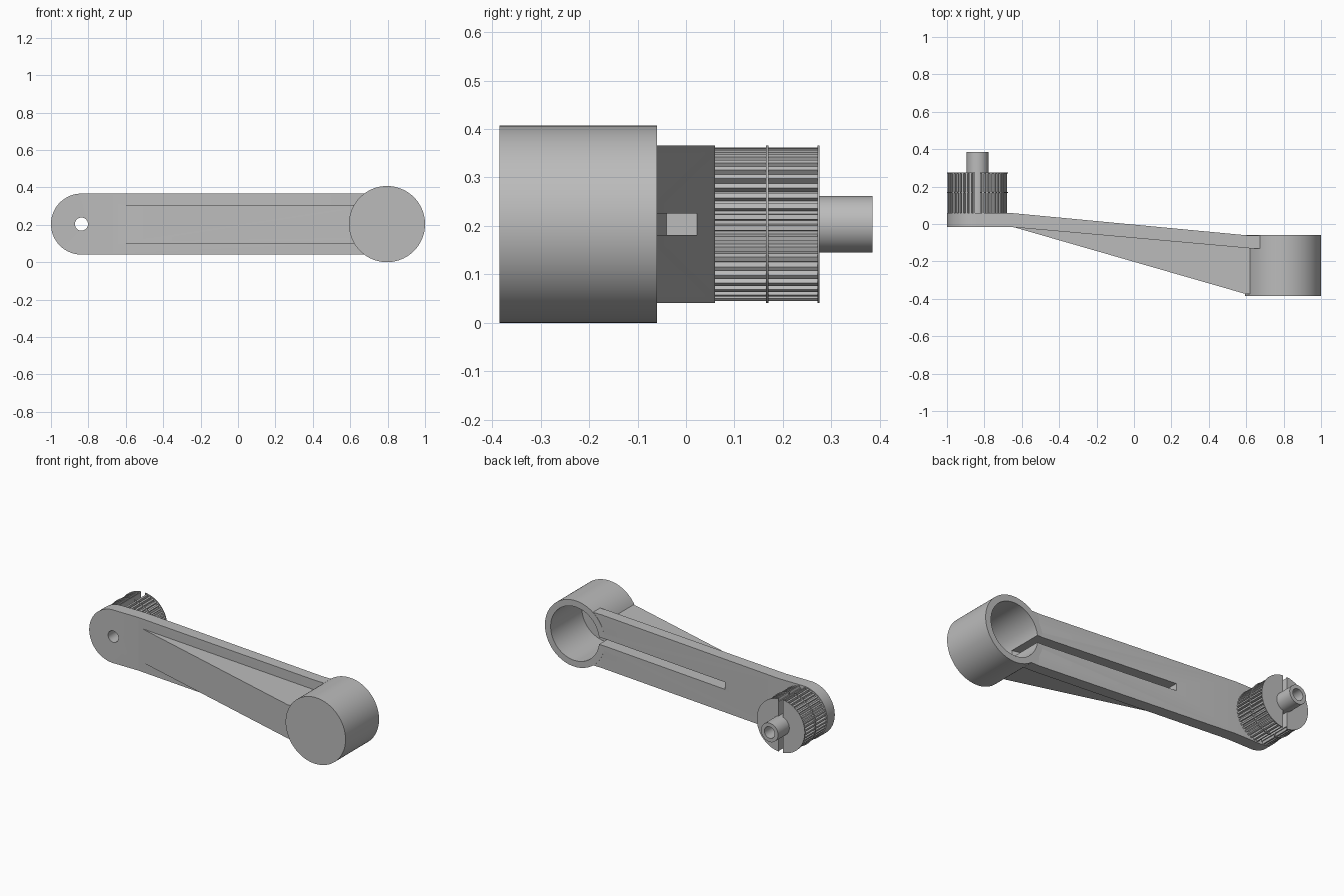
import bpy, bmesh, math

if "Cube" in bpy.data.objects:
    bpy.data.objects.remove(bpy.data.objects["Cube"], do_unlink=True)

grey = bpy.data.materials.new("plain grey")
grey.use_nodes = True
grey.diffuse_color = (0.5, 0.5, 0.5, 1)
grey.node_tree.nodes["Principled BSDF"].inputs["Base Color"].default_value = (0.5, 0.5, 0.5, 1)

MID = 0.2035             # height of the long axis
CUP_X, CUP_R = 0.7965, 0.2035
HUB_X, HUB_R = -0.837, 0.163


def extrude(name, points, offset):
    """Extrude a closed outline of 3D points along an offset."""
    bm = bmesh.new()
    face = bm.faces.new([bm.verts.new(p) for p in points])
    ext = bmesh.ops.extrude_face_region(bm, geom=[face])
    moved = [v for v in ext["geom"] if isinstance(v, bmesh.types.BMVert)]
    bmesh.ops.translate(bm, verts=moved, vec=offset)
    bmesh.ops.recalc_face_normals(bm, faces=bm.faces)
    mesh = bpy.data.meshes.new(name)
    bm.to_mesh(mesh)
    bm.free()
    mesh.materials.append(grey)
    ob = bpy.data.objects.new(name, mesh)
    bpy.context.collection.objects.link(ob)
    return ob


def arc(x, r, start=0, end=360, n=96):
    steps = [math.radians(start + (end - start) * i / n) for i in range(n)]
    return [(x + r * math.cos(a), MID + r * math.sin(a)) for a in steps]


def along_y(name, outline, y0, y1):
    return extrude(name, [(x, y0, z) for x, z in outline], (0, y1 - y0, 0))


def disc(name, x, r, y0, y1):
    return along_y(name, arc(x, r), y0, y1)


def along_z(name, outline, half):
    return extrude(name, [(x, y, MID - half) for x, y in outline], (0, 0, 2 * half))


def combine(target, other, operation):
    other.hide_render = True
    mod = target.modifiers.new("cut", "BOOLEAN")
    mod.operation, mod.solver, mod.object = operation, "EXACT", other
    bpy.context.view_layer.objects.active = target
    bpy.ops.object.modifier_apply(modifier=mod.name)
    bpy.data.objects.remove(other, do_unlink=True)


# Arm: sloping side profile trimmed to a round-ended outline
arm = along_z("crank_arm", [(-1.1, -0.015), (-0.67, -0.015), (0.62, -0.13), (0.79, -0.13),
                            (0.79, -0.062), (0.62, -0.062), (-0.67, 0.06), (-1.1, 0.06)], 0.4)
outline = arc(HUB_X, HUB_R, 90, 270, 64) + [(HUB_X, MID - HUB_R), (0.78, MID - HUB_R), (0.78, MID + HUB_R)]
combine(arm, along_y("outline", outline, -0.5, 0.5), "INTERSECT")

# Deep wedge rib on the front
combine(arm, along_z("rib", [(-0.66, -0.012), (0.6, -0.375), (0.75, -0.375), (0.75, -0.1),
                             (0.6, -0.1), (-0.6, 0.02)], 0.103), "UNION")

# Cup at the thick end, open to the back, with the slot leading into it
combine(arm, disc("cup", CUP_X, CUP_R, -0.385, -0.06), "UNION")
combine(arm, disc("cup_bore", CUP_X, 0.165, -0.362, 0.2), "DIFFERENCE")
combine(arm, along_z("slot", [(-0.28, -0.04), (0.72, -0.3), (0.72, 0.2), (-0.28, 0.2)], 0.022), "DIFFERENCE")
combine(arm, disc("hub_bore", HUB_X, 0.035, -0.2, 0.2), "DIFFERENCE")

# Toothed knob with three thin rims and a vertical slit
TEETH = 44
teeth = []
for i in range(TEETH):
    for frac, r in ((0, 0.145), (0.35, 0.145), (0.45, 0.159), (0.9, 0.159)):
        a = 2 * math.pi * (i + frac) / TEETH
        teeth.append((HUB_X + r * math.cos(a), MID + r * math.sin(a)))
knob = along_y("toothed_knob", teeth, 0.056, 0.272)
for y in (0.054, 0.165, 0.271):
    combine(knob, disc("rim", HUB_X, HUB_R, y, y + 0.005), "UNION")
combine(knob, disc("knob_bore", HUB_X, 0.05, 0, 0.4), "DIFFERENCE")
slit = [(HUB_X + sx * 0.014, MID + sz * 0.3) for sx, sz in ((-1, -1), (1, -1), (1, 1), (-1, 1))]
combine(knob, along_y("slit", slit, 0.0, 0.4), "DIFFERENCE")

# Hollow shaft
shaft = disc("hollow_shaft", HUB_X, 0.058, 0.05, 0.385)
combine(shaft, disc("shaft_bore", HUB_X, 0.035, -0.1, 0.5), "DIFFERENCE")

# Smooth the round walls, keep the edges crisp
bpy.ops.object.select_all(action="DESELECT")
for ob in (arm, knob, shaft):
    ob.select_set(True)
    bpy.context.view_layer.objects.active = ob
    bpy.ops.object.shade_smooth_by_angle(angle=math.radians(25))
    ob.select_set(False)
